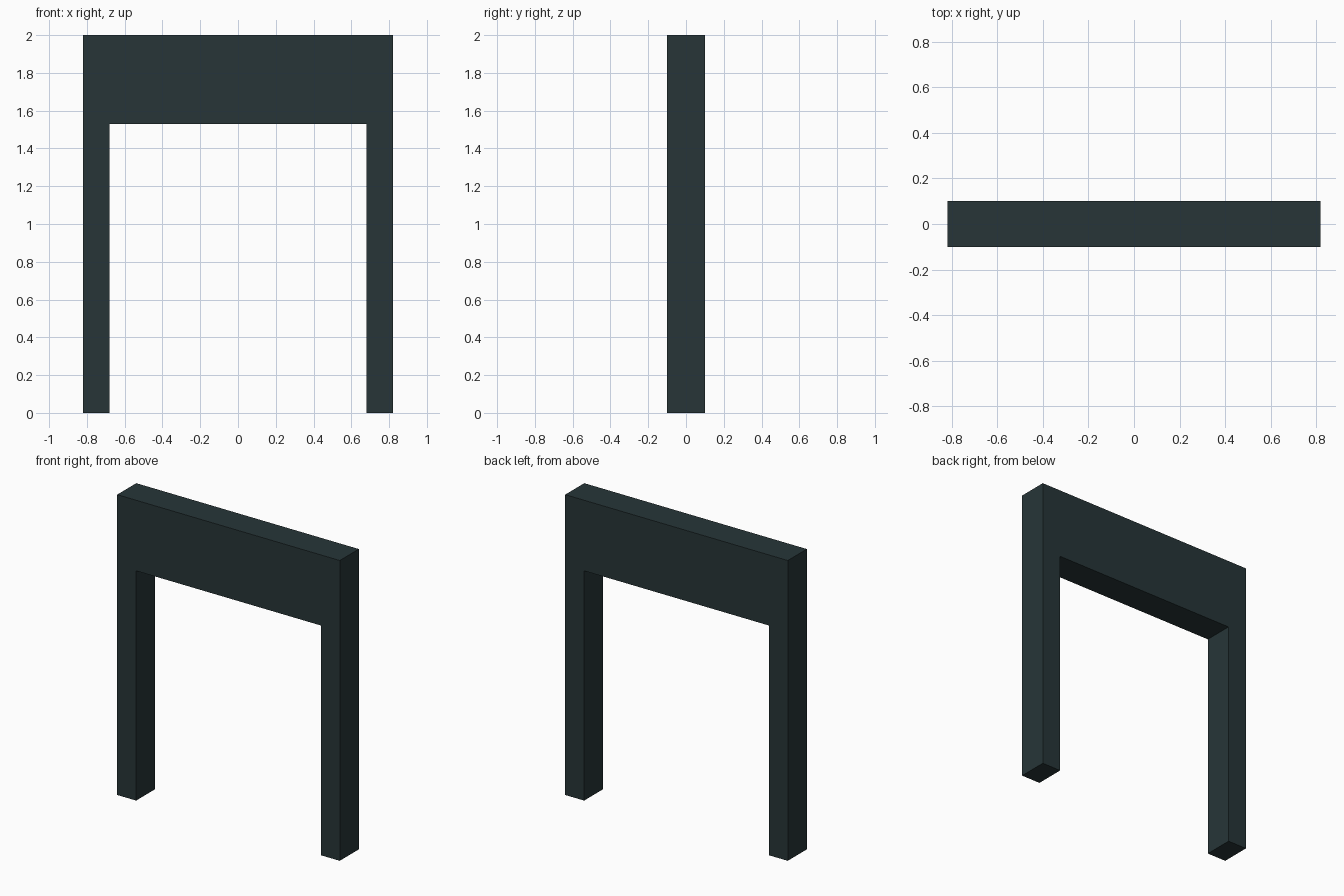
import bpy, bmesh

if "Cube" in bpy.data.objects:
    bpy.data.objects.remove(bpy.data.objects["Cube"])

HALF_W, INNER_W = 0.82, 0.68   # outer and inner half widths
TOP, OPENING = 2.0, 1.53       # overall height and opening height
HALF_D = 0.10                  # half depth

# Portal outline: two posts joined by a deep lintel, mirrored about x = 0
right = [(INNER_W, OPENING), (INNER_W, 0), (HALF_W, 0), (HALF_W, TOP)]
outline = right + [(-x, z) for x, z in reversed(right)]

# Extrude the outline from front to back
bm = bmesh.new()
front = bm.faces.new([bm.verts.new((x, -HALF_D, z)) for x, z in outline])
back = bmesh.ops.extrude_face_region(bm, geom=[front], use_keep_orig=True)
verts = [v for v in back["geom"] if isinstance(v, bmesh.types.BMVert)]
bmesh.ops.translate(bm, verts=verts, vec=(0, 2 * HALF_D, 0))
bmesh.ops.recalc_face_normals(bm, faces=bm.faces)

mesh = bpy.data.meshes.new("portal_frame")
bm.to_mesh(mesh)
bm.free()
frame = bpy.data.objects.new("portal_frame", mesh)
bpy.context.collection.objects.link(frame)

# Dark slate finish
mat = bpy.data.materials.new("dark_slate")
mat.diffuse_color = (0.02, 0.036, 0.039, 1)
mat.use_nodes = True
mat.node_tree.nodes["Principled BSDF"].inputs["Base Color"].default_value = mat.diffuse_color
mesh.materials.append(mat)
